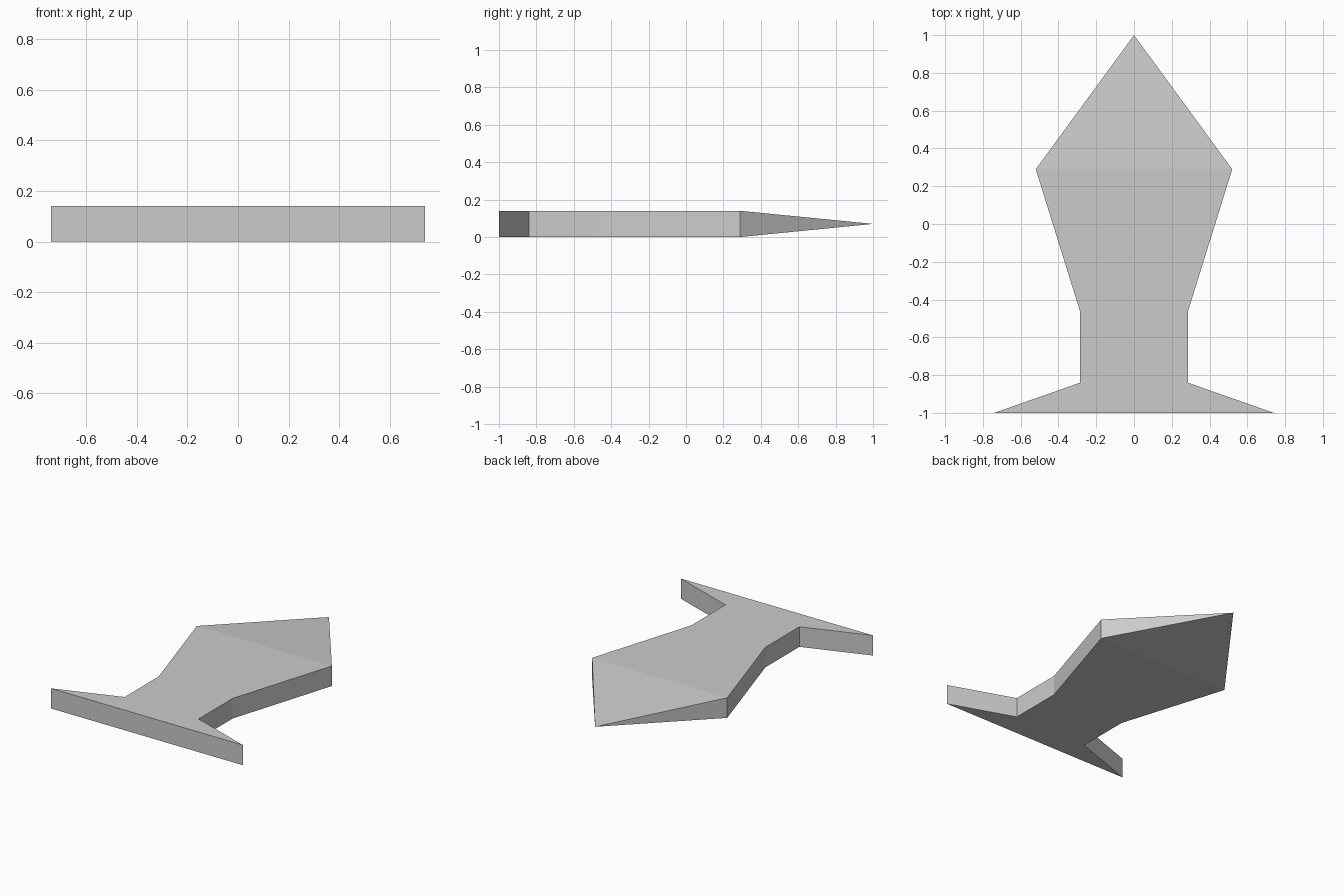
import bpy, bmesh

cube = bpy.data.objects.get("Cube")
if cube:
    bpy.data.objects.remove(cube, do_unlink=True)

THICKNESS = 0.14

# Plain grey material
grey = bpy.data.materials.new("light_grey")
grey.use_nodes = True
colour = (0.6, 0.6, 0.6, 1)
grey.diffuse_color = colour
grey.node_tree.nodes["Principled BSDF"].inputs["Base Color"].default_value = colour

# Right half of the outline, from the flared base up to the widest point
half = [(0.74, -1), (0.285, -0.84), (0.285, -0.465), (0.52, 0.29)]
outline = half + [(-x, y) for x, y in reversed(half)]

# Flat body: extruded outline
bm = bmesh.new()
bottom = [bm.verts.new((x, y, 0)) for x, y in outline]
top = [bm.verts.new((x, y, THICKNESS)) for x, y in outline]
bm.faces.new(top)
bm.faces.new(reversed(bottom))
n = len(outline)
shoulder = len(half) - 1
for i in range(n):
    if i != shoulder:
        j = (i + 1) % n
        bm.faces.new((bottom[i], bottom[j], top[j], top[i]))

# Pointed head: the open shoulder edges taper to a single tip
tip = bm.verts.new((0, 1, THICKNESS / 2))
a, b = shoulder, shoulder + 1
ring = [bottom[a], bottom[b], top[b], top[a]]
for p, q in zip(ring, ring[1:] + ring[:1]):
    bm.faces.new((p, q, tip))

bmesh.ops.recalc_face_normals(bm, faces=bm.faces)
mesh = bpy.data.meshes.new("pointed_blade")
bm.to_mesh(mesh)
bm.free()
mesh.materials.append(grey)
blade = bpy.data.objects.new("pointed_blade", mesh)
bpy.context.collection.objects.link(blade)
